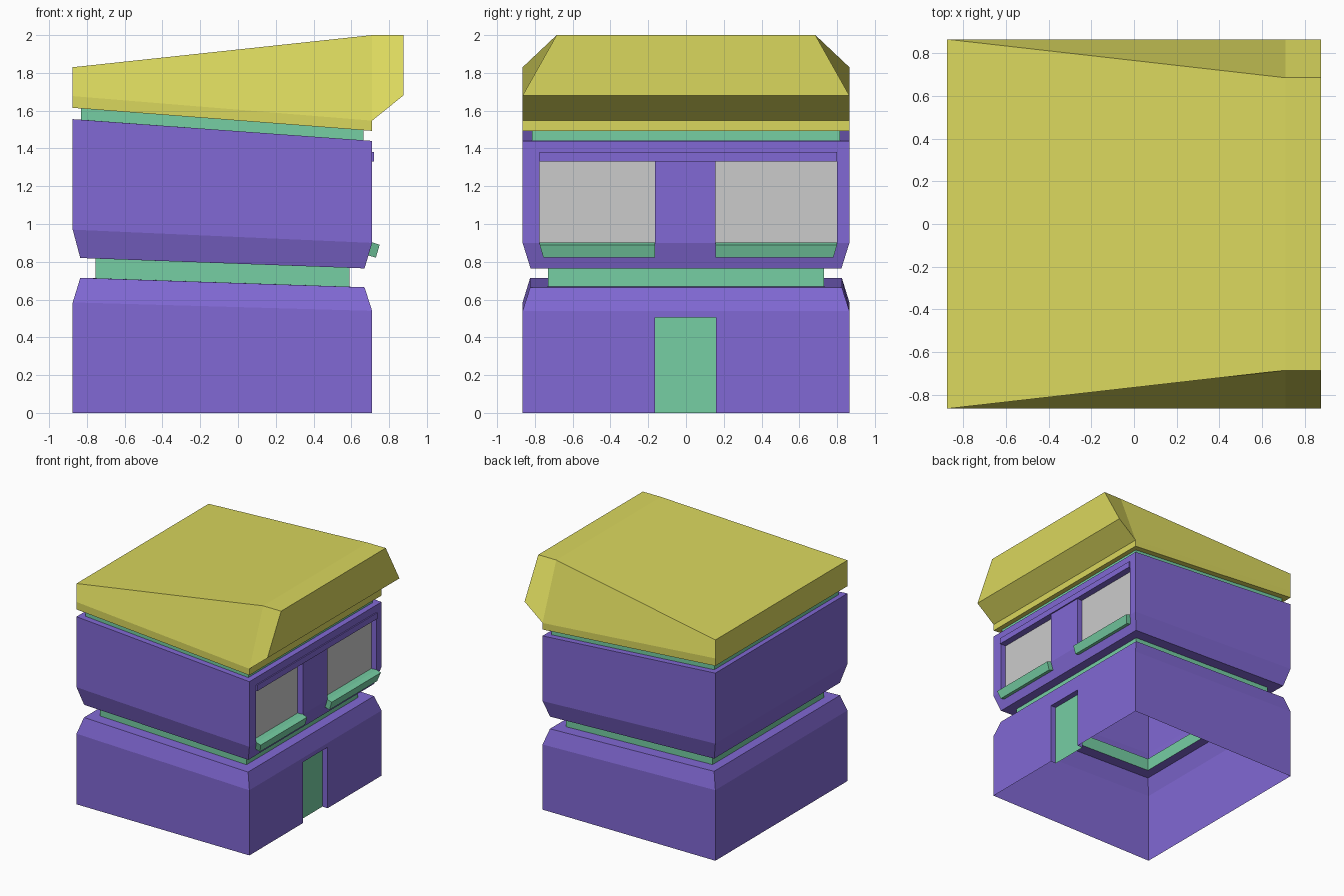
import bpy

if "Cube" in bpy.data.objects:
    bpy.data.objects.remove(bpy.data.objects["Cube"])


def material(name, rgb):
    m = bpy.data.materials.new(name)
    m.diffuse_color = (*rgb, 1)
    m.use_nodes = True
    m.node_tree.nodes["Principled BSDF"].inputs["Base Color"].default_value = m.diffuse_color
    return m


PURPLE = material("purple_wall", (0.22, 0.14, 0.66))
GREEN = material("green_trim", (0.18, 0.62, 0.37))
YELLOW = material("yellow_roof", (0.70, 0.68, 0.11))


def build(name, quads, mat=None):
    """Make a flat shaded object from faces given as point lists, welding shared points."""
    index, verts, faces = {}, [], []
    for quad in quads:
        face = []
        for p in quad:
            key = tuple(round(c, 4) for c in p)
            if key not in index:
                index[key] = len(verts)
                verts.append(key)
            face.append(index[key])
        faces.append(face)
    mesh = bpy.data.meshes.new(name)
    mesh.from_pydata(verts, [], faces)
    if mat:
        mesh.materials.append(mat)
    ob = bpy.data.objects.new(name, mesh)
    bpy.context.collection.objects.link(ob)
    return ob


def ring(xb, xf, y, zb, zf):
    """Rectangle whose height tilts from the back (-x) to the entrance side (+x)."""
    return [(xb, -y, zb), (xf, -y, zf), (xf, y, zf), (xb, y, zb)]


def loft(rings, skip=None):
    """Join rings with quads; skip = level whose +x wall is left out."""
    out = []
    for k, (a, b) in enumerate(zip(rings, rings[1:])):
        for i in range(4):
            if not (k == skip and i == 1):
                j = (i + 1) % 4
                out.append([a[i], a[j], b[j], b[i]])
    return out


def rect(x, y0, y1, z0, z1):
    return [(x, y0, z0), (x, y1, z0), (x, y1, z1), (x, y0, z1)]


FACE_X, PANEL_X, HALF_Y = 0.71, 0.662, 0.865


def pierced_wall(ys, zs, holes):
    """Entrance wall as a grid; cells listed in holes become recesses with jambs."""
    out = []
    for i in range(len(ys) - 1):
        for k in range(len(zs) - 1):
            p = rect(FACE_X, ys[i], ys[i + 1], zs[k], zs[k + 1])
            if (i, k) not in holes:
                out.append(p)
                continue
            q = rect(PANEL_X, ys[i], ys[i + 1], zs[k], zs[k + 1])
            for a in range(4):
                b = (a + 1) % 4
                if p[a][2] + p[b][2] > 0:      # no jamb along the ground
                    out.append([p[a], p[b], q[b], q[a]])
    return out


# Lower storey shell, with doorway
neck_bottom = ring(-0.755, 0.59, 0.73, 0.713, 0.668)
lower = loft([ring(-0.875, FACE_X, HALF_Y, 0, 0),
              ring(-0.875, FACE_X, HALF_Y, 0.585, 0.54),
              ring(-0.835, 0.67, 0.825, 0.715, 0.665),
              neck_bottom], skip=0)
lower += pierced_wall([-HALF_Y, -0.165, 0.16, HALF_Y], [0, 0.505, 0.54], {(1, 0)})
build("lower_storey", lower, PURPLE)
build("door", [rect(PANEL_X, -0.165, 0.16, 0, 0.505)], GREEN)

# Recessed band between storeys
neck_top = ring(-0.755, 0.59, 0.73, 0.817, 0.768)
build("middle_band", loft([neck_bottom, neck_top]), GREEN)

# Upper storey shell, with two window openings
eaves_bottom = ring(-0.83, 0.665, 0.815, 1.552, 1.443)
upper = loft([neck_top,
              ring(-0.835, 0.67, 0.823, 0.82, 0.765),
              ring(-0.875, FACE_X, HALF_Y, 0.97, 0.90),
              ring(-0.875, FACE_X, HALF_Y, 1.555, 1.44),
              eaves_bottom], skip=2)
upper += pierced_wall([-HALF_Y, -0.775, -0.165, 0.155, 0.80, HALF_Y],
                      [0.90, 1.332, 1.44], {(1, 0), (3, 0)})
build("upper_storey", upper, PURPLE)

# Window panes and tilted sills, tapered at their outer ends
sill = [(PANEL_X, 0.90), (0.712, 0.903), (0.75, 0.89), (0.73, 0.822), (0.685, 0.835)]
for name, y0, y1, t0, t1 in (("left", -0.775, -0.165, 0.02, 0),
                             ("right", 0.155, 0.80, 0, 0.02)):
    build(name + "_window_pane", [rect(PANEL_X, y0, y1, 0.90, 1.332)])
    ends = []
    for y, t in ((y0, t0), (y1, -t1)):
        ends.append([(x, y + (t if z < 0.85 else 0), z) for x, z in sill])
    a, b = ends
    sides = [[a[i], b[i], b[(i + 1) % 5], a[(i + 1) % 5]] for i in range(5)]
    build(name + "_window_sill", [q[::-1] for q in sides] + [a[::-1], b], GREEN)

# Lintel strip over both windows
bpy.ops.mesh.primitive_cube_add(size=1, location=(0.71, 0.0125, 1.355))
lintel = bpy.context.object
lintel.name = "window_lintel"
lintel.scale = (0.02, 1.575, 0.05)
lintel.data.materials.append(PURPLE)

# Recessed band under the roof
eaves_top = ring(-0.83, 0.665, 0.815, 1.613, 1.497)
build("eaves_band", loft([eaves_bottom, eaves_top]), GREEN)

# Roof: mirrored side outline with the top pinched in toward the overhang
outline = [(-0.875, HALF_Y, 1.615), (0.71, HALF_Y, 1.493), (0.71, HALF_Y, 1.547),
           (0.875, HALF_Y, 1.68), (0.875, 0.685, 2.0), (0.71, 0.685, 2.0),
           (-0.875, HALF_Y, 1.83), (-0.875, HALF_Y, 1.677)]
near = [(x, -y, z) for x, y, z in outline]
far = outline
roof = loft([eaves_top, [near[0], near[1], far[1], far[0]]])
for i in range(1, 8):
    j = (i + 1) % 8
    roof.append([near[i], far[i], far[j], near[j]])
for f in ((0, 1, 2, 7), (7, 2, 5, 6), (2, 3, 4, 5)):
    roof.append([near[i] for i in f])
    roof.append([far[i] for i in reversed(f)])
build("roof", roof, YELLOW)
